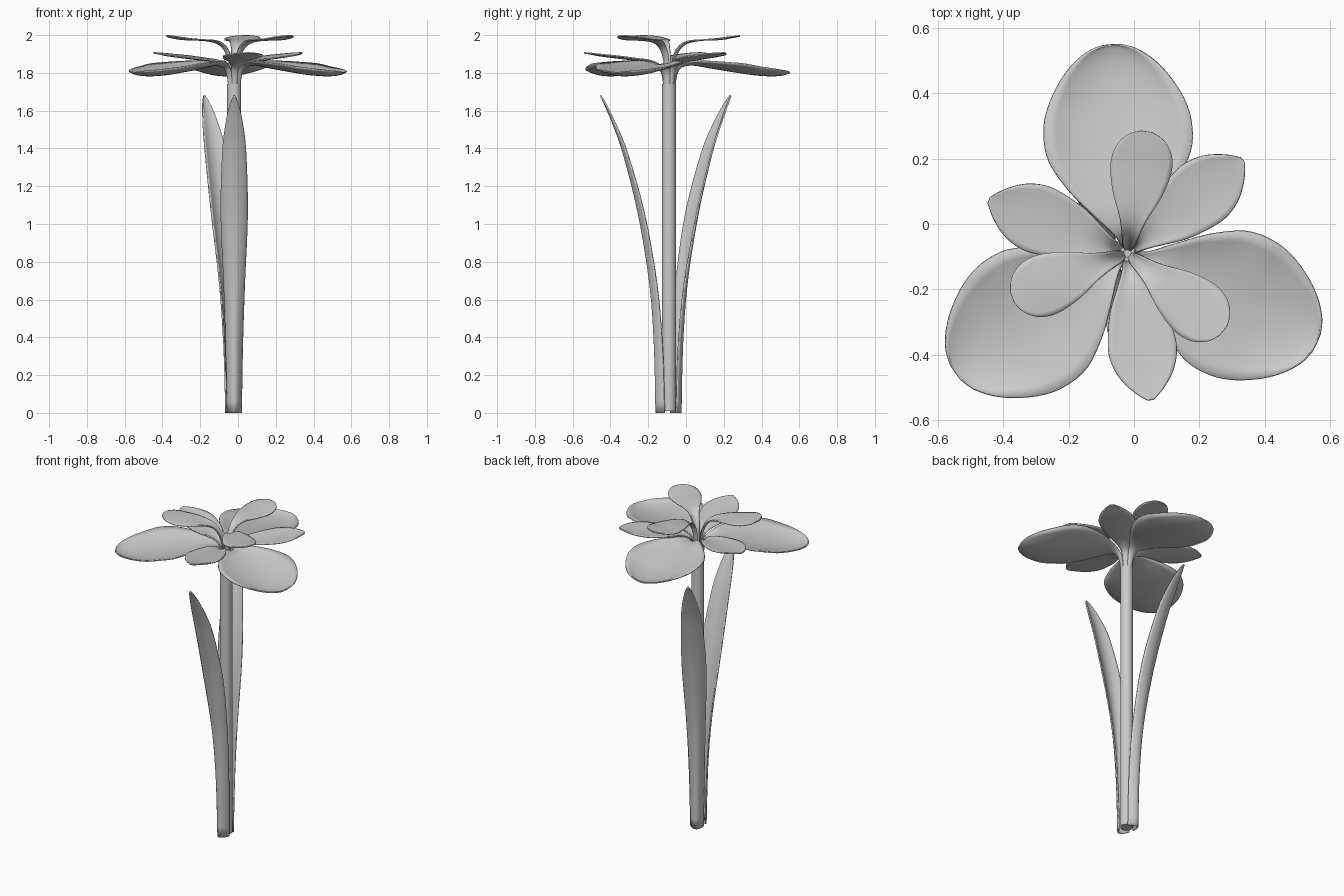
import bpy, math
from mathutils import Vector

if "Cube" in bpy.data.objects:
    bpy.data.objects.remove(bpy.data.objects["Cube"])

CX, CY = -0.02, -0.09   # stem axis


def catmull(rows, steps):
    """Smoothly resample station rows."""
    vs = [Vector(r) for r in rows]
    out = []
    for i in range(len(vs) - 1):
        p0, p1 = vs[max(i - 1, 0)], vs[i]
        p2, p3 = vs[i + 1], vs[min(i + 2, len(vs) - 1)]
        for k in range(steps):
            t = k / steps
            out.append(0.5 * (2 * p1 + (p2 - p0) * t
                              + (2 * p0 - 5 * p1 + 4 * p2 - p3) * t * t
                              + (3 * p1 - p0 - 3 * p2 + p3) * t ** 3))
    out.append(vs[-1])
    return out


def smooth(ob):
    bpy.ops.object.select_all(action='DESELECT')
    ob.select_set(True)
    bpy.context.view_layer.objects.active = ob
    bpy.ops.object.shade_smooth_by_angle(angle=math.radians(50))


def blade(name, rows, angle, thick, steps=4, across=12):
    """Sheet along a path; rows = (radius, height, half width, cup)."""
    st = catmull(rows, steps)
    a = math.radians(angle)
    out, side = Vector((math.cos(a), math.sin(a), 0)), Vector((-math.sin(a), math.cos(a), 0))
    verts, faces = [], []
    for i, s in enumerate(st):
        p, q = st[max(i - 1, 0)], st[min(i + 1, len(st) - 1)]
        d = Vector((q[0] - p[0], q[1] - p[1])).normalized()
        for j in range(across + 1):
            u = 2 * j / across - 1
            c = s[3] * u * u
            r, z = s[0] - d.y * c, s[1] + d.x * c
            verts.append(Vector((CX, CY, max(z, 0))) + out * r + side * (s[2] * u))
    n = across + 1
    for i in range(len(st) - 1):
        for j in range(across):
            k = i * n + j
            faces.append((k, k + n, k + n + 1, k + 1))
    me = bpy.data.meshes.new(name)
    me.from_pydata(verts, [], faces)
    ob = bpy.data.objects.new(name, me)
    bpy.context.collection.objects.link(ob)
    m = ob.modifiers.new("thickness", 'SOLIDIFY')
    m.thickness = thick
    m.offset = 0
    smooth(ob)
    return ob


# stem
bpy.ops.mesh.primitive_cylinder_add(vertices=24, radius=0.037, depth=1.73, location=(CX, CY, 0.875))
stem = bpy.context.object
stem.name = "stem"
smooth(stem)

# two long leaves wrapped round the stem foot
leaf = [(.068, 0, .037, .045), (.076, .35, .043, .042), (.1, .68, .054, .036), (.16, 1.05, .07, .03),
        (.24, 1.37, .062, .02), (.292, 1.52, .046, .012), (.338, 1.63, .023, .005), (.362, 1.68, .004, 0)]
for name, ang in (("front_leaf", 270), ("back_leaf", 116)):
    blade(name, leaf, ang, 0.008)

# three rings of three petals, the outer ones hollowed like spoons
big = [(.031, 1.72, .016, .008), (.04, 1.79, .02, .01), (.065, 1.83, .034, .014), (.12, 1.842, .09, .02),
       (.19, 1.832, .156, .03), (.29, 1.815, .217, .04), (.38, 1.801, .227, .046), (.46, 1.79, .208, .042),
       (.54, 1.785, .165, .036), (.595, 1.788, .12, .026), (.628, 1.796, .075, .014), (.641, 1.802, .03, .004)]
mid = [(.026, 1.72, .014, .006), (.036, 1.79, .017, .01), (.06, 1.832, .025, .012), (.11, 1.856, .051, .01),
       (.17, 1.866, .08, .008), (.25, 1.876, .1, .008), (.31, 1.883, .104, .008), (.37, 1.891, .086, .006),
       (.42, 1.9, .05, .003), (.455, 1.906, .01, 0)]
top = [(.012, 1.72, .01, .002), (.02, 1.81, .014, .006), (.036, 1.885, .019, .01), (.065, 1.935, .026, .01),
       (.11, 1.962, .042, .006), (.18, 1.974, .074, 0), (.26, 1.981, .094, -.004), (.32, 1.989, .086, -.003),
       (.36, 1.994, .055, -.001), (.378, 1.996, .018, 0)]
for ring, rows, start in (("outer_petal", big, 94.5), ("middle_petal", mid, 39), ("inner_petal", top, 81)):
    for k in range(3):
        blade(f"{ring}_{k + 1}", rows, start + 120 * k, 0.007)
